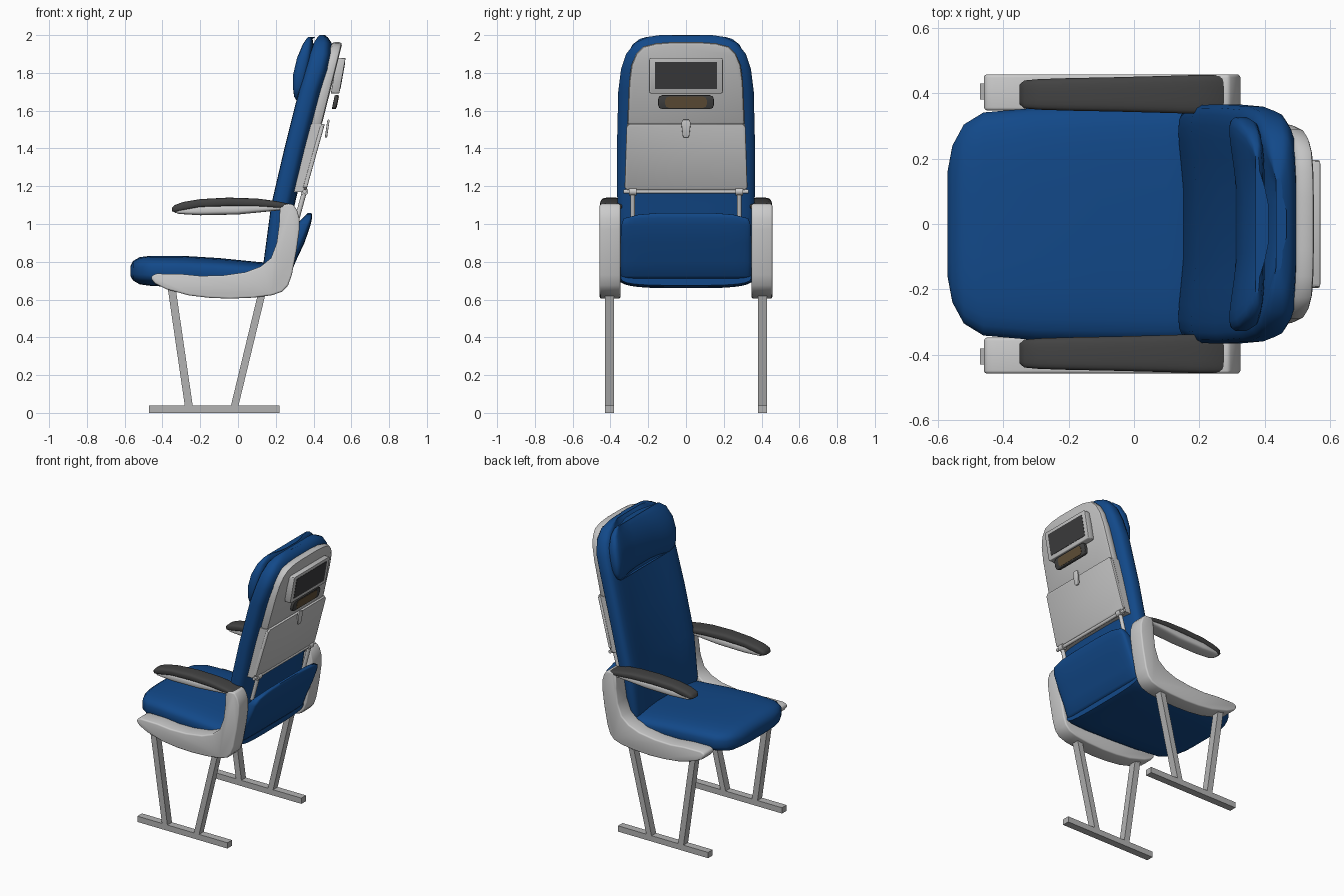
import bpy, bmesh, math
from mathutils import Vector

if "Cube" in bpy.data.objects:
    bpy.data.objects.remove(bpy.data.objects["Cube"])


def material(name, rgb):
    m = bpy.data.materials.new(name)
    m.diffuse_color = (*rgb, 1)
    m.use_nodes = True
    m.node_tree.nodes["Principled BSDF"].inputs["Base Color"].default_value = m.diffuse_color
    return m


BLUE = material("blue fabric", (0.006, 0.066, 0.25))
LIGHT = material("light grey plastic", (0.60, 0.60, 0.60))
METAL = material("grey metal", (0.45, 0.45, 0.45))
SHELL = material("back shell grey", (0.55, 0.55, 0.55))
DARK = material("dark grey padding", (0.055, 0.055, 0.055))
SCREEN = material("screen black", (0.045, 0.045, 0.047))
BROWN = material("brown recess", (0.12, 0.08, 0.04))


def finish(name, bm, mat, smooth=40):
    bmesh.ops.recalc_face_normals(bm, faces=bm.faces)
    me = bpy.data.meshes.new(name)
    bm.to_mesh(me)
    bm.free()
    ob = bpy.data.objects.new(name, me)
    bpy.context.collection.objects.link(ob)
    me.materials.append(mat)
    if smooth:
        bpy.ops.object.select_all(action='DESELECT')
        ob.select_set(True)
        bpy.context.view_layer.objects.active = ob
        bpy.ops.object.shade_smooth_by_angle(angle=math.radians(smooth))
    return ob


def bevel_rim(bm, width, segs=3, angle=50):
    edges = [e for e in bm.edges if len(e.link_faces) == 2
             and e.calc_face_angle(0) > math.radians(angle)]
    bmesh.ops.bevel(bm, geom=edges, offset=width, segments=segs,
                    profile=0.5, affect='EDGES', clamp_overlap=True)


def loft(name, axis, stations, mat, bend=0.0, yc=0.0, power=3.5, n=28):
    """Rounded sections (t, low, high, half width) along x or z;
    bend hollows the low side towards the middle."""
    bm = bmesh.new()
    rings = []
    for t, lo, hi, hw in stations:
        ring = []
        for i in range(n):
            a = 2 * math.pi * (i + 0.5) / n
            c, s = math.cos(a), math.sin(a)
            u = math.copysign(abs(c) ** (2 / power), c)
            v = math.copysign(abs(s) ** (2 / power), s)
            d = (lo + hi) / 2 + v * (hi - lo) / 2
            if v < 0:
                d += bend * (1 - u * u) * -v
            co = (t, yc + u * hw, d) if axis == 'x' else (d, yc + u * hw, t)
            ring.append(bm.verts.new(co))
        rings.append(ring)
    for a, b in zip(rings, rings[1:]):
        for i in range(n):
            j = (i + 1) % n
            bm.faces.new((a[i], a[j], b[j], b[i]))
    bm.faces.new(rings[0])
    bm.faces.new(rings[-1])
    return finish(name, bm, mat, 60)


def prism(name, front, back, mat, bevel=0.0, segs=3):
    """Solid between two matching outlines."""
    bm = bmesh.new()
    a = [bm.verts.new(p) for p in front]
    b = [bm.verts.new(p) for p in back]
    bm.faces.new(a)
    bm.faces.new(b)
    for i in range(len(a)):
        j = (i + 1) % len(a)
        bm.faces.new((a[i], a[j], b[j], b[i]))
    bmesh.ops.recalc_face_normals(bm, faces=bm.faces)
    if bevel:
        bevel_rim(bm, bevel, segs)
    return finish(name, bm, mat, 40 if bevel else 0)


def side_prism(name, pts, y0, y1, mat, bevel=0.0):
    return prism(name, [(x, y0, z) for x, z in pts],
                 [(x, y1, z) for x, z in pts], mat, bevel)


def back_plate(name, half, x_at, thick, mat, bevel=0.0):
    """Plate on the seat back from a half outline (y, z), y >= 0."""
    pts = half + [(-y, z) for y, z in reversed(half)]
    return prism(name, [(x_at(z), y, z) for y, z in pts],
                 [(x_at(z) - thick, y, z) for y, z in pts], mat, bevel, 2)


def line(z0, x0, z1, x1):
    return lambda z: x0 + (x1 - x0) * (z - z0) / (z1 - z0)


def box_half(y, z0, z1, r):
    return [(y - r, z0), (y - r * .3, z0 + r * .3), (y, z0 + r),
            (y, z1 - r), (y - r * .3, z1 - r * .3), (y - r, z1)]


def rod(name, p, q, r, mat):
    p, q = Vector(p), Vector(q)
    bm = bmesh.new()
    bmesh.ops.create_cone(bm, cap_ends=True, segments=16, radius1=r, radius2=r,
                          depth=(q - p).length)
    rot = (q - p).to_track_quat('Z', 'Y').to_matrix()
    for v in bm.verts:
        v.co = rot @ v.co + (p + q) / 2
    return finish(name, bm, mat)


# Upholstery
loft("seat_cushion", 'x', [
    (-.57, .725, .775, .16), (-.555, .70, .805, .24), (-.52, .68, .825, .305),
    (-.46, .672, .832, .342), (-.3, .665, .832, .356), (-.1, .66, .82, .36),
    (.1, .66, .80, .36), (.22, .665, .79, .355), (.26, .675, .77, .345)], BLUE)
loft("backrest", 'z', [
    (.72, .12, .24, .33), (.80, .11, .26, .35), (1.1, .15, .30, .365),
    (1.4, .22, .37, .367), (1.7, .295, .45, .36), (1.82, .33, .49, .345),
    (1.9, .355, .502, .318), (1.96, .38, .495, .27), (1.99, .405, .475, .205),
    (2.0, .425, .455, .14)], BLUE, bend=.045)
loft("headrest", 'z', [
    (1.655, .30, .33, .27), (1.675, .28, .35, .305), (1.72, .27, .37, .325),
    (1.79, .268, .385, .328), (1.88, .29, .40, .318), (1.95, .325, .40, .285),
    (1.98, .35, .395, .245), (1.99, .365, .385, .21)], BLUE, bend=.05)
loft("lower_back_panel", 'z', [
    (.712, .19, .262, .335), (.725, .19, .275, .347), (.80, .20, .305, .347),
    (.9, .24, .352, .347), (.99, .30, .383, .345), (1.03, .34, .392, .33),
    (1.05, .36, .392, .25), (1.058, .37, .388, .15)], BLUE, power=6)

# Back shell with folding tray, screen, recess and latch
low, high = line(1.17, .345, 1.53, .445), line(1.53, .445, 1.9, .538)
back_plate("back_shell_lower", [(.322, 1.17), (.312, 1.53)], low, .06, SHELL)
back_plate("back_shell_upper", [
    (.312, 1.52), (.302, 1.75), (.29, 1.84), (.265, 1.90), (.225, 1.94),
    (.16, 1.957), (.08, 1.963)], high, .06, SHELL, .018)
tray_x = line(1.18, .362, 1.53, .46)
back_plate("tray_table", [(.31, 1.18), (.325, 1.195), (.315, 1.515),
                          (.30, 1.53)], tray_x, .022, SHELL, .005)
screen_x = line(1.69, .536, 1.88, .57)
back_plate("screen_housing", box_half(.195, 1.69, 1.88, .012), screen_x, .045,
           SHELL, .004)
back_plate("screen", box_half(.165, 1.715, 1.858, .004),
           lambda z: screen_x(z) + .002, .006, SCREEN)
recess_x = line(1.61, .519, 1.682, .534)
back_plate("recess_frame", box_half(.148, 1.608, 1.682, .022), recess_x, .022,
           DARK, .004)
back_plate("recess_inset", box_half(.11, 1.615, 1.674, .018),
           lambda z: recess_x(z) + .002, .006, BROWN)
back_plate("tray_latch", [(.012, 1.458), (.018, 1.47), (.025, 1.535),
                          (.018, 1.552)], line(1.46, .472, 1.55, .485), .012,
           LIGHT, .003)

# Tray hinge bar
rod("tray_hinge_bar", (.352, -.33, 1.172), (.352, .33, 1.172), .011, LIGHT)

FRAME = [(-.46, .71), (-.44, .685), (-.38, .655), (-.26, .622), (-.15, .609),
         (-.04, .605), (.08, .61), (.18, .623), (.235, .642), (.265, .675),
         (.285, .73), (.31, .86), (.325, .97), (.325, 1.03), (.312, 1.075),
         (.29, 1.105), (.245, 1.105), (.222, 1.085), (.218, 1.0), (.205, .90),
         (.175, .82), (.12, .775), (.04, .745), (-.08, .728), (-.2, .725),
         (-.3, .735), (-.43, .737), (-.455, .728)]

for s, side in ((1, "left"), (-1, "right")):
    # Tray arms and knobs
    rod(side + "_tray_arm", (.352, s * .282, 1.172), (.305, s * .282, 1.0),
        .013, LIGHT)
    rod(side + "_tray_knob", (.352, s * .262, 1.172), (.352, s * .302, 1.172),
        .02, LIGHT)
    # Side frame, legs and floor rail
    side_prism(side + "_side_frame", FRAME, s * .347, s * .457, LIGHT, .026)
    y0, y1 = s * .38, s * .43
    side_prism(side + "_floor_rail", [(-.47, 0), (.22, 0), (.22, .04),
                                      (-.47, .04)], y0, y1, METAL)
    side_prism(side + "_front_leg", [(-.282, .04), (-.24, .04), (-.33, .66),
                                     (-.372, .66)], y0, y1, METAL)
    side_prism(side + "_rear_leg", [(-.037, .04), (.003, .04), (.148, .64),
                                    (.108, .64)], y0, y1, METAL)
    # Armrest pad and its underside
    loft(side + "_armrest_pad", 'x', [
        (-.35, 1.068, 1.085, .03), (-.335, 1.062, 1.10, .043),
        (-.29, 1.068, 1.117, .047), (-.2, 1.085, 1.132, .05),
        (-.05, 1.09, 1.14, .053), (.1, 1.088, 1.135, .057),
        (.2, 1.082, 1.122, .06), (.27, 1.078, 1.108, .059),
        (.283, 1.08, 1.10, .054)], DARK, yc=s * .396, n=20)
    loft(side + "_armrest_base", 'x', [
        (-.335, 1.06, 1.075, .03), (-.31, 1.053, 1.085, .04),
        (-.2, 1.046, 1.10, .046), (0, 1.05, 1.105, .05),
        (.12, 1.062, 1.105, .053), (.25, 1.075, 1.10, .053)],
        LIGHT, yc=s * .396, n=20)
